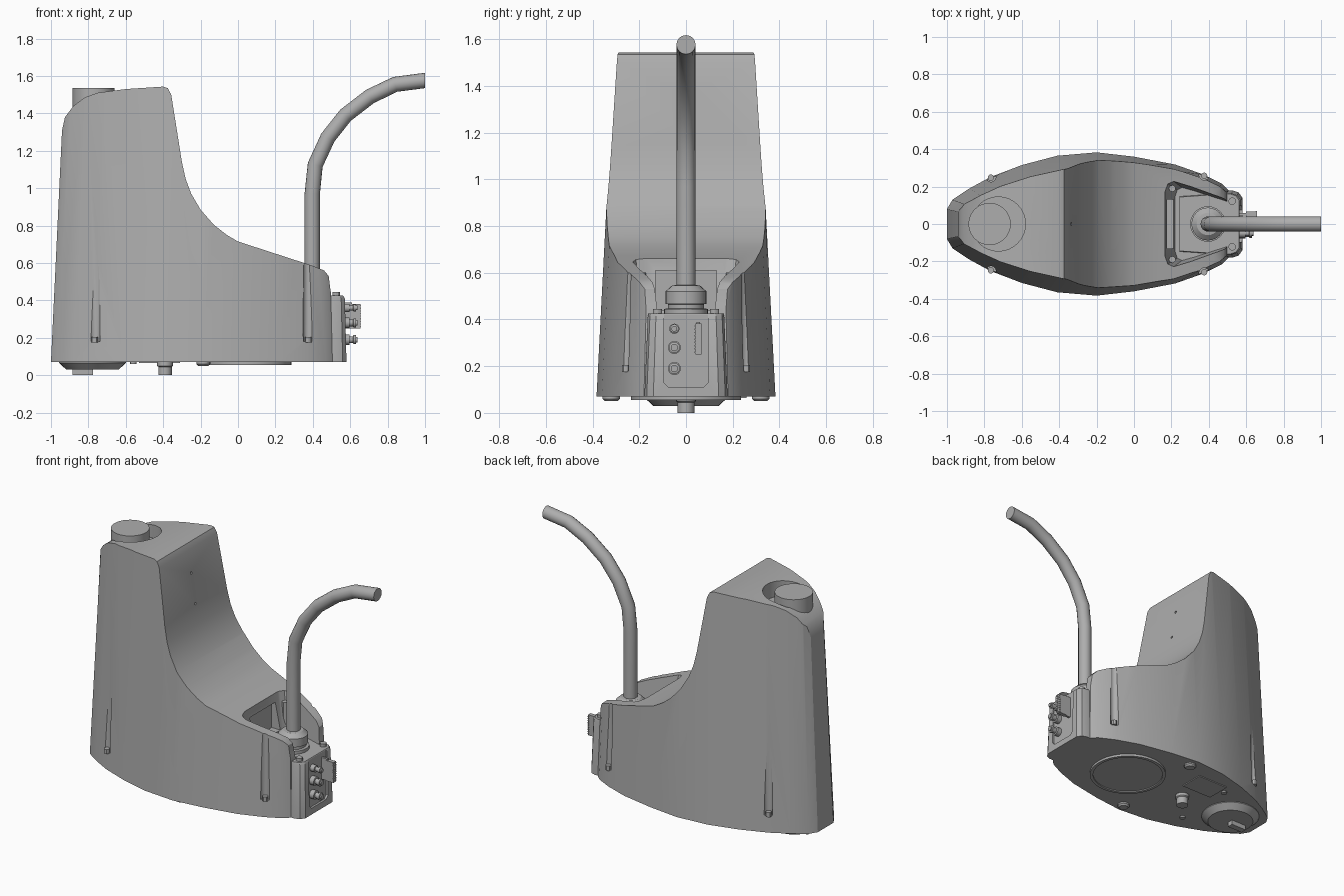
import bpy
import bmesh
from math import cos, sin, tau, radians
from mathutils import Vector

cube = bpy.data.objects.get("Cube")
if cube:
    bpy.data.objects.remove(cube, do_unlink=True)

grey = bpy.data.materials.new("plain grey")
grey.use_nodes = True
tone = (0.42, 0.42, 0.42, 1)
grey.diffuse_color = tone
grey.node_tree.nodes["Principled BSDF"].inputs["Base Color"].default_value = tone


def finish(mesh):
    mesh.materials.clear()
    mesh.materials.append(grey)
    mesh.shade_smooth()
    mesh.set_sharp_from_angle(angle=radians(30))


def loft(name, rings):
    """Skin a list of equal rings and cap both ends."""
    bm = bmesh.new()
    loops = [[bm.verts.new(p) for p in ring] for ring in rings]
    for low, high in zip(loops, loops[1:]):
        for i in range(len(low)):
            j = (i + 1) % len(low)
            bm.faces.new((low[i], low[j], high[j], high[i]))
    bm.faces.new(loops[0][::-1])
    bm.faces.new(loops[-1])
    bmesh.ops.recalc_face_normals(bm, faces=bm.faces[:])
    mesh = bpy.data.meshes.new(name)
    bm.to_mesh(mesh)
    bm.free()
    finish(mesh)
    obj = bpy.data.objects.new(name, mesh)
    bpy.context.collection.objects.link(obj)
    return obj


def turned(name, centre, steps, axis="z", sides=24):
    """Round part: steps are (distance along the axis, radius)."""
    u, v = centre
    rings = []
    for d, r in steps:
        circle = [(u + r * cos(tau * i / sides), v + r * sin(tau * i / sides))
                  for i in range(sides)]
        rings.append([(a, b, d) if axis == "z" else (d, a, b) for a, b in circle])
    return loft(name, rings)


def box(name, low, high):
    (x0, y0, z0), (x1, y1, z1) = low, high
    return loft(name, [[(x0, y0, z), (x1, y0, z), (x1, y1, z), (x0, y1, z)] for z in (z0, z1)])


def mirrored(half):
    """Close a plan outline given for the +y side."""
    return half + [(x, -y) for x, y in reversed(half)]


def tapered(name, outline, levels, pivot=0):
    """Plan outline lofted through (z, x scale, y scale)."""
    return loft(name, [[(pivot + (x - pivot) * sx, y * sy, z) for x, y in outline]
                       for z, sx, sy in levels])


def carve(obj, cutter, operation="DIFFERENCE"):
    mod = obj.modifiers.new("carve", "BOOLEAN")
    mod.operation = operation
    mod.solver = "EXACT"
    mod.object = cutter
    cutter.hide_render = True
    bpy.context.view_layer.update()
    graph = bpy.context.evaluated_depsgraph_get()
    mesh = bpy.data.meshes.new_from_object(obj.evaluated_get(graph))
    obj.modifiers.clear()
    obj.data = mesh
    bpy.data.objects.remove(cutter, do_unlink=True)
    finish(mesh)


# Main housing: tapered plan outline trimmed by the side profile
plan = mirrored([(-1, .08), (-.97, .13), (-.88, .19), (-.77, .25), (-.6, .315),
                 (-.41, .365), (-.2, .383), (0, .36), (.22, .318), (.37, .265),
                 (.47, .215), (.505, .18)])
housing = tapered("housing", plan, [(.07, 1, 1), (1.6, .927, .792)])
profile = [(-1.1, 0), (-1.1, 1.3), (-.943, 1.3), (-.925, 1.38), (-.88, 1.44),
           (-.82, 1.485), (-.75, 1.51), (-.6, 1.53), (-.4, 1.543), (-.375, 1.535),
           (-.357, 1.5), (-.3, 1.14), (-.28, 1.05), (-.25, .97), (-.2, .885),
           (-.13, .805), (-.06, .75), (0, .715), (.4, .585), (.46, .56),
           (.485, .53), (.495, .45), (.51, .4), (.51, 0)]
carve(housing, loft("profile_trim", [[(x, y, z) for x, z in profile] for y in (-.6, .6)]),
      "INTERSECT")

# Rear pocket with a niche in its inner wall
pocket = mirrored([(.165, .17), (.18, .215), (.21, .23), (.3, .205), (.42, .165),
                   (.5, .14), (.7, .12)])
carve(housing, tapered("pocket_cutter", pocket, [(.41, .84, .85), (.66, 1, 1), (.9, 1, 1)], .5))
carve(housing, box("niche_cutter", (.15, -.13, .44), (.35, .13, .61)))

# Filler recess on the top shoulder
carve(housing, turned("recess_cutter", (-.725, 0), [(1.43, .145), (1.7, .145)], sides=32))

# Vertical screw channels with screw heads
for x, y in ((-.765, .252), (.375, .262)):
    for side in (1, -1):
        carve(housing, turned("channel_cutter", (x, side * y), [(.18, .027), (1.6, .027)],
                              sides=16))
        turned("channel_screw", (x, side * (y - .004)), [(.175, .017), (.205, .017)], sides=12)

# Small holes in the upright face
for z in (1.36, 1.17):
    carve(housing, turned("hole_cutter", (0, z), [(-.37, .008), (-.2, .008)], "x", 12))

# Filler cap
turned("filler_cap", (-.772, 0), [(1.4, .113), (1.535, .113)], sides=32)

# Rear connector block with a recessed panel
block = mirrored([(.25, .16), (.49, .178), (.53, .178), (.56, .168), (.58, .14)])
rear = tapered("rear_block", block, [(.07, 1, 1), (.41, .985, .92), (.425, .97, .9)])
panel_plan = [(-.095, .13), (-.075, .11), (.075, .11), (.095, .13),
              (.095, .5), (-.095, .5)]
carve(rear, loft("panel_cutter", [[(x, y, z) for y, z in panel_plan] for x in (.565, .7)]))
for side in (1, -1):
    turned("block_screw", (.525, side * .122), [(.41, .02), (.445, .02)], sides=12)
    turned("pocket_screw", (.205, side * .19), [(.4, .018), (.6, .018)], sides=12)

# Round connectors
for z in (.19, .28, .36):
    r = .028 if z < .3 else .022
    turned("connector", (-.05, z),
           [(.55, r), (.595, r), (.597, r * .65), (.615, r * .65), (.617, r * .85),
            (.63, r * .85), (.632, r * .55), (.64, r * .55)], "x", 16)

# Ribbed terminal strip
box("terminal_base", (.55, .045, .25), (.61, .06, .39))
box("terminal_strip", (.6, .04, .25), (.655, .066, .382))
for i in range(9):
    z = .257 + i * .014
    box("terminal_rib", (.65, .037, z), (.657, .069, z + .006))

# Pipe fitting and bent pipe
turned("pipe_fitting", (.395, 0),
       [(.4, .095), (.445, .095), (.447, .078), (.465, .078), (.467, .088),
        (.52, .088), (.545, .06), (.547, .045)], sides=24)
path = [(.397, .48), (.397, .97), (.413, 1.125), (.48, 1.27), (.575, 1.39),
        (.705, 1.49), (.84, 1.555), (1, 1.576)]
rings = []
for i, (x, z) in enumerate(path):
    a, b = path[max(i - 1, 0)], path[min(i + 1, len(path) - 1)]
    along = Vector((b[0] - a[0], 0, b[1] - a[1])).normalized()
    if i == len(path) - 1:
        along = Vector((1, 0, 0))
    out = along.cross(Vector((0, 1, 0)))
    rings.append([Vector((x, 0, z)) + .041 * (out * cos(tau * k / 16) + Vector((0, sin(tau * k / 16), 0)))
                  for k in range(16)])
loft("bent_pipe", rings)

# Underside: drain cap with grip, peg, round cover, screws and plate
turned("drain_cap", (-.778, 0), [(.08, .178), (.065, .178), (.03, .14)], sides=32)
box("drain_grip", (-.885, -.02, 0), (-.775, .02, .04))
turned("centre_peg", (-.39, 0), [(.08, .042), (.05, .042), (.045, .036), (0, .036)], sides=20)
cover = turned("round_cover", (.05, 0), [(.08, .235), (.055, .235)], sides=40)
carve(cover, turned("cover_cutter", (.05, 0), [(.04, .215), (.062, .215)], sides=40))
for side in (1, -1):
    turned("base_screw", (-.185, side * .32), [(.08, .037), (.06, .037), (.05, .028)], sides=16)
    turned("small_screw", (-.56, side * .2), [(.08, .018), (.06, .018)], sides=12)
box("service_plate", (-.53, .1, .064), (-.31, .26, .08))
